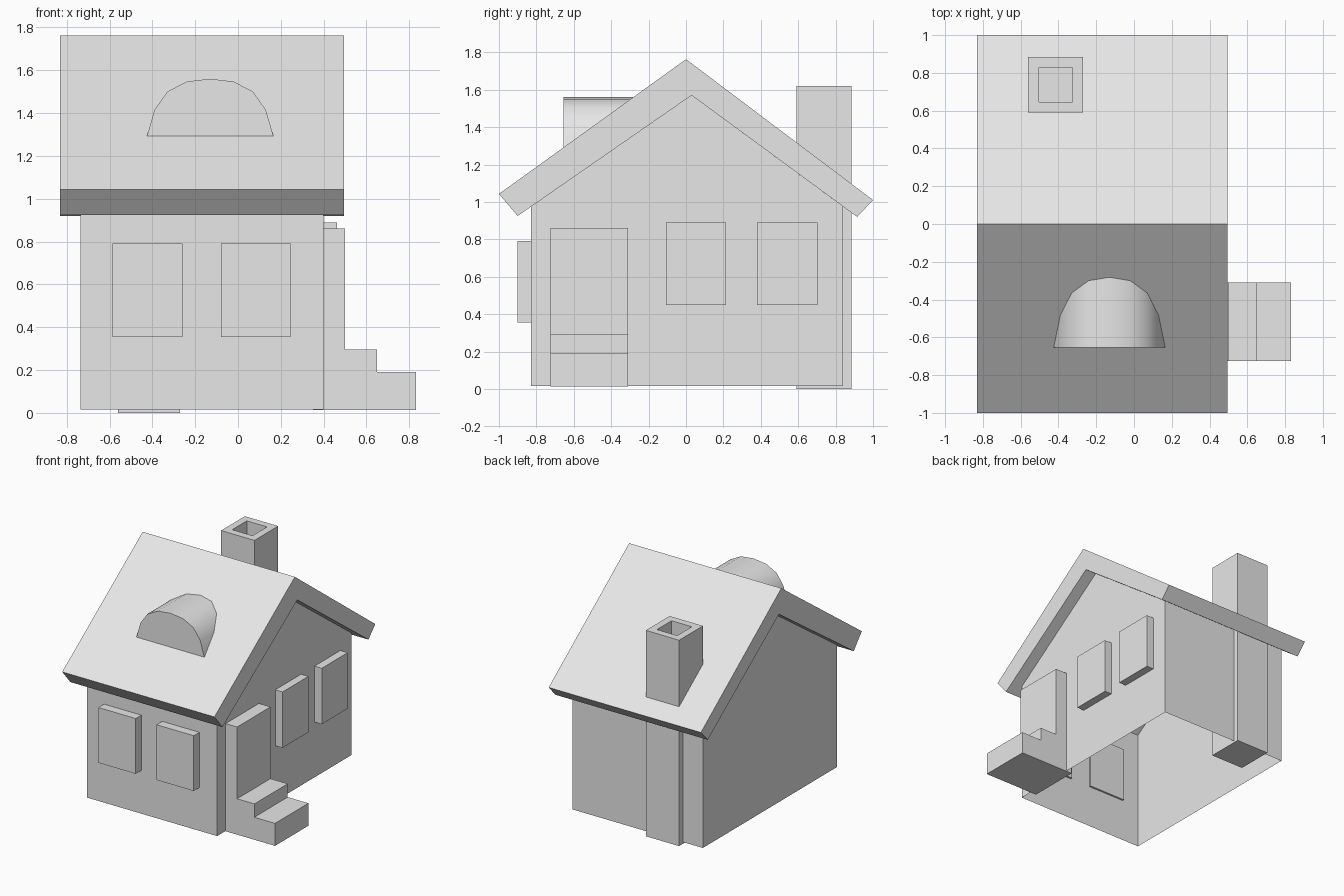
import bpy
import bmesh
import math

if "Cube" in bpy.data.objects:
    bpy.data.objects.remove(bpy.data.objects["Cube"], do_unlink=True)

grey = bpy.data.materials.new("plain grey")
grey.use_nodes = True
grey.diffuse_color = (0.8, 0.8, 0.8, 1)
grey.node_tree.nodes["Principled BSDF"].inputs["Base Color"].default_value = (0.8, 0.8, 0.8, 1)


def finish(name, bm):
    bmesh.ops.recalc_face_normals(bm, faces=bm.faces)
    mesh = bpy.data.meshes.new(name)
    bm.to_mesh(mesh)
    bm.free()
    mesh.materials.append(grey)
    obj = bpy.data.objects.new(name, mesh)
    bpy.context.collection.objects.link(obj)
    return obj


def prism(axis, profile, low, high):
    """Extrude a profile along x (points are y, z) or along y (points are x, z)."""
    bm = bmesh.new()
    place = (lambda p, d: (d, p[0], p[1])) if axis == "x" else (lambda p, d: (p[0], d, p[1]))
    face = bm.faces.new([bm.verts.new(place(p, low)) for p in profile])
    new = bmesh.ops.extrude_face_region(bm, geom=[face], use_keep_orig=True)["geom"]
    step = place((0, 0), high - low)
    bmesh.ops.translate(bm, vec=step, verts=[v for v in new if isinstance(v, bmesh.types.BMVert)])
    bmesh.ops.recalc_face_normals(bm, faces=bm.faces)
    return bm


def rect(a, b, low, high):
    return [(a, low), (b, low), (b, high), (a, high)]


# Wall shell, open below and under the roof
walls = prism("x", [(-0.83, 0.015), (0.84, 0.015), (0.84, 0.975), (0.03, 1.57), (-0.83, 0.974)],
              -0.735, 0.4)
open_faces = [f for f in walls.faces if abs(f.normal.z) > 0.5]
bmesh.ops.delete(walls, geom=open_faces, context="FACES")
finish("walls", walls)

# Thick gable roof
finish("roof", prism("x", [(-1, 1.043), (-0.9, 0.925), (0.03, 1.57), (0.915, 0.92),
                           (1, 1.01), (0, 1.763)], -0.83, 0.495))

# Front and side windows
for name, x in (("front_window_right", -0.585), ("front_window_left", -0.08)):
    finish(name, prism("y", rect(x, x + 0.325, 0.355, 0.79), -0.9, -0.815))
for name, y in (("side_window_front", -0.108), ("side_window_back", 0.38)):
    finish(name, prism("x", rect(y, y + 0.322, 0.45, 0.89), 0.385, 0.463))

# Door block with two steps
finish("door_and_steps", prism("y", [(0.35, 0.013), (0.83, 0.013), (0.83, 0.19), (0.65, 0.19),
                                     (0.65, 0.295), (0.5, 0.295), (0.5, 0.86), (0.35, 0.86)],
                               -0.725, -0.31))

# Rounded dormer
half = [(0.295, 1.293), (0.26, 1.415), (0.2, 1.5), (0.11, 1.547)]
middle = -0.13
arch = [(middle - x, z) for x, z in half] + [(middle, 1.56)]
arch += [(middle + x, z) for x, z in reversed(half)]
dormer = finish("dormer", prism("y", arch, -0.655, -0.265))
bpy.ops.object.select_all(action="DESELECT")
dormer.select_set(True)
bpy.context.view_layer.objects.active = dormer
bpy.ops.object.shade_smooth_by_angle(angle=math.radians(35))

# Chimney with an inset flue
chimney = prism("y", rect(-0.56, -0.27, 0, 1.62), 0.59, 0.885)
top = max(chimney.faces, key=lambda f: f.calc_center_median().z)
bmesh.ops.inset_region(chimney, faces=[top], thickness=0.08)
flue = bmesh.ops.extrude_face_region(chimney, geom=[top])["geom"]
bmesh.ops.translate(chimney, vec=(0, 0, -0.3),
                    verts=[v for v in flue if isinstance(v, bmesh.types.BMVert)])
if top.is_valid:
    bmesh.ops.delete(chimney, geom=[top], context="FACES_ONLY")
finish("chimney", chimney)
